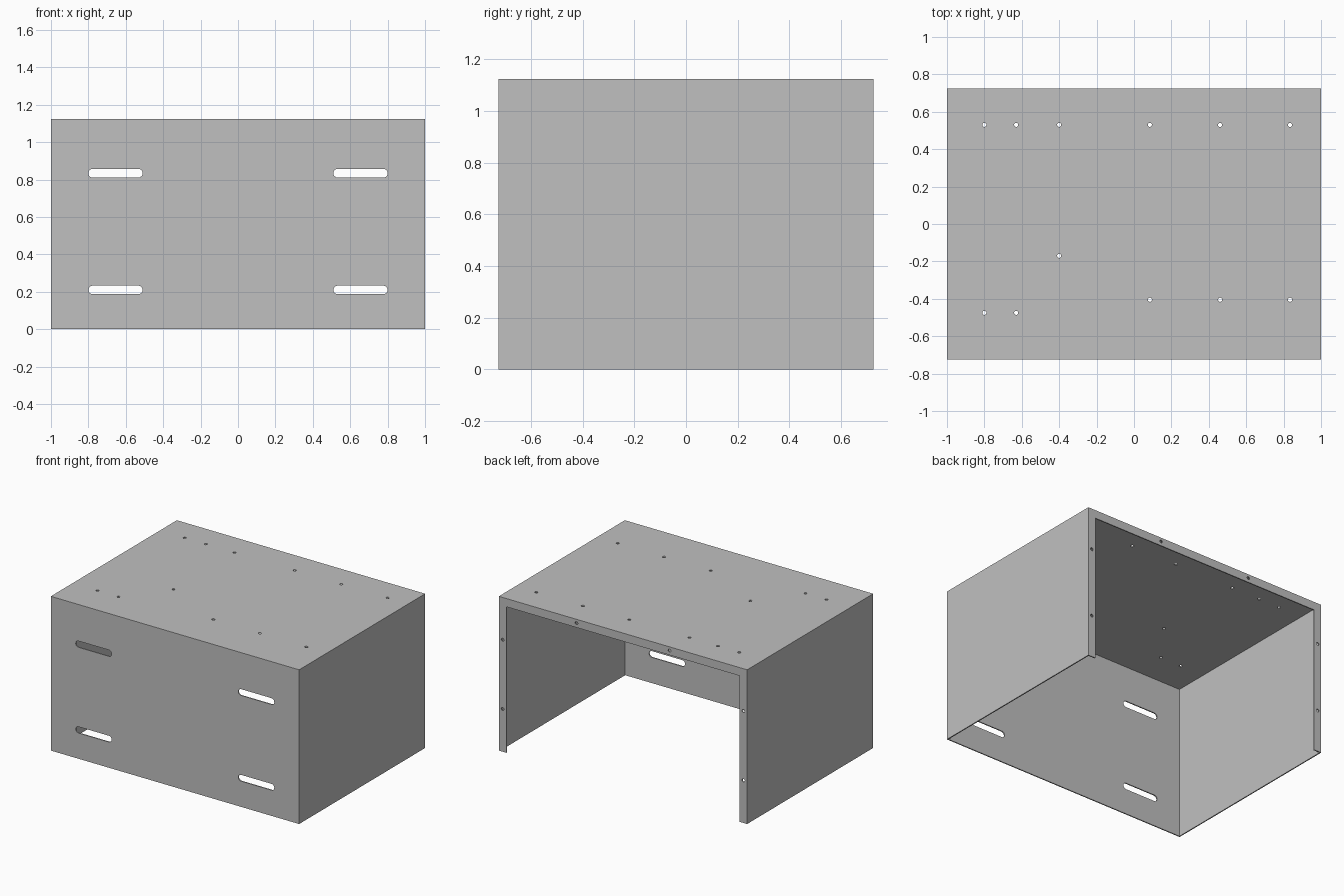
import bpy
import bmesh
from math import cos, sin, pi
from mathutils import Matrix, Vector

if "Cube" in bpy.data.objects:
    bpy.data.objects.remove(bpy.data.objects["Cube"], do_unlink=True)

WIDTH, DEPTH, HEIGHT = 2.0, 1.45, 1.123
SHEET = 0.008     # sheet thickness
FLANGE = 0.06     # width of the rear flange
HOLE = 0.011      # screw hole radius

metal = bpy.data.materials.new("light grey metal")
metal.use_nodes = True
metal.diffuse_color = (0.53, 0.53, 0.53, 1)
metal.node_tree.nodes["Principled BSDF"].inputs["Base Color"].default_value = metal.diffuse_color


def add_box(bm, low, high):
    low, high = Vector(low), Vector(high)
    scale = Matrix.Diagonal((*(high - low), 1))
    bmesh.ops.create_cube(bm, size=1, matrix=Matrix.Translation((low + high) / 2) @ scale)


def add_slot(bm, centre, radius, half=0.0, along_y=True, steps=10):
    """Rounded prism; half is half the distance between its end centres (0 gives a round hole)."""
    length = 0.06
    ring = []
    for side in (1, -1):
        for i in range(steps + 1 if half else steps):
            a = -pi / 2 + pi * i / steps
            ring.append((side * (half + radius * cos(a)), side * radius * sin(a), -length / 2))
    face = bm.faces.new([bm.verts.new(p) for p in ring])
    out = bmesh.ops.extrude_face_region(bm, geom=[face])
    top = [v for v in out["geom"] if isinstance(v, bmesh.types.BMVert)]
    bmesh.ops.translate(bm, verts=top, vec=(0, 0, length))
    turn = Matrix.Rotation(pi / 2, 4, "X") if along_y else Matrix.Identity(4)
    verts = list({v for f in bm.faces for v in f.verts if v in top or v in face.verts} | set(top))
    base = [v for v in bm.verts if not v.tag and v not in verts]
    bmesh.ops.transform(bm, matrix=Matrix.Translation(centre) @ turn, verts=verts + base)
    for v in bm.verts:
        v.tag = True


def finish(bm, name):
    bmesh.ops.recalc_face_normals(bm, faces=bm.faces[:])
    mesh = bpy.data.meshes.new(name)
    bm.to_mesh(mesh)
    bm.free()
    mesh.materials.append(metal)
    obj = bpy.data.objects.new(name, mesh)
    bpy.context.collection.objects.link(obj)
    return obj


def cut(target, bm, name):
    cutter = finish(bm, name)
    cutter.hide_render = True
    mod = target.modifiers.new(name, "BOOLEAN")
    mod.operation = "DIFFERENCE"
    mod.solver = "EXACT"
    mod.object = cutter
    bpy.context.view_layer.objects.active = target
    bpy.ops.object.modifier_apply(modifier=mod.name)
    bpy.data.objects.remove(cutter, do_unlink=True)


x, y = WIDTH / 2, DEPTH / 2

# Outer block of the folded cover
bm = bmesh.new()
add_box(bm, (-x, -y, 0), (x, y, HEIGHT))
cover = finish(bm, "sheet_metal_cover")

# Hollow inside, open at the bottom
bm = bmesh.new()
add_box(bm, (-x + SHEET, -y + SHEET, -0.1), (x - SHEET, y - SHEET, HEIGHT - SHEET))
cut(cover, bm, "cavity_cutter")

# Rear opening, leaving a flange on three sides
bm = bmesh.new()
add_box(bm, (-x + FLANGE, y - 0.1, -0.1), (x - FLANGE, y + 0.1, HEIGHT - FLANGE))
cut(cover, bm, "rear_opening_cutter")

# Four long slots in the front panel
bm = bmesh.new()
for sx in (-1, 1):
    for z in (0.21, 0.834):
        add_slot(bm, (sx * 0.655, -y, z), 0.023, half=0.122)
cut(cover, bm, "front_slot_cutter")

# Screw holes in the top panel
rows = {0.53: (-0.80, -0.63, -0.40, 0.085, 0.46, 0.834),
        -0.17: (-0.40,),
        -0.405: (0.085, 0.46, 0.834),
        -0.475: (-0.80, -0.63)}
bm = bmesh.new()
for row_y, columns in rows.items():
    for hole_x in columns:
        add_slot(bm, (hole_x, row_y, HEIGHT), HOLE, along_y=False)
cut(cover, bm, "top_hole_cutter")

# Screw holes in the rear flange
bm = bmesh.new()
for sx in (-1, 1):
    for hole_x, z in ((0.97, 0.31), (0.97, 0.815), (0.375, HEIGHT - 0.028)):
        add_slot(bm, (sx * hole_x, y, z), HOLE)
cut(cover, bm, "flange_hole_cutter")
